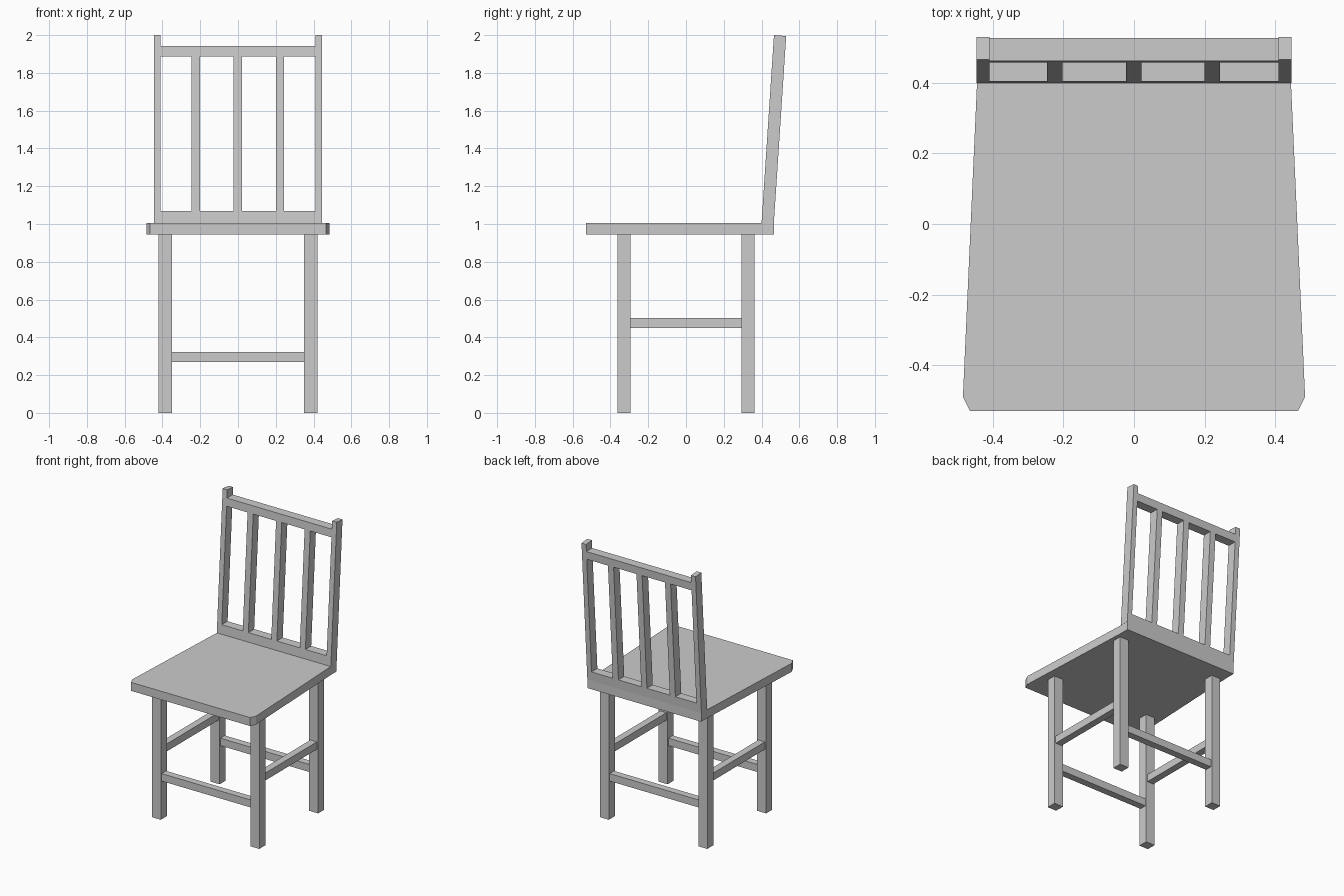
import bpy, bmesh

if "Cube" in bpy.data.objects:
    bpy.data.objects.remove(bpy.data.objects["Cube"])

LEAN = 0.066   # backward slope of the backrest
SEAT_TOP = 1.005


def prism(name, bottom, top):
    """Closed solid between two matching rings of points."""
    bm = bmesh.new()
    lo = [bm.verts.new(p) for p in bottom]
    hi = [bm.verts.new(p) for p in top]
    n = len(lo)
    bm.faces.new(lo[::-1])
    bm.faces.new(hi)
    for i in range(n):
        j = (i + 1) % n
        bm.faces.new((lo[i], lo[j], hi[j], hi[i]))
    bmesh.ops.recalc_face_normals(bm, faces=bm.faces)
    me = bpy.data.meshes.new(name)
    bm.to_mesh(me)
    bm.free()
    ob = bpy.data.objects.new(name, me)
    bpy.context.collection.objects.link(ob)
    return ob


def box(name, x0, x1, y0, y1, z0, z1):
    ring = [(x0, y0), (x1, y0), (x1, y1), (x0, y1)]
    return prism(name, [(x, y, z0) for x, y in ring], [(x, y, z1) for x, y in ring])


def leaning(name, x0, x1, z0, z1, drop=0.0):
    """Backrest bar sheared backwards with height; drop lowers the rear top edge."""
    def ring(z, d):
        out = []
        for x, y, dz in ((x0, 0.4, 0), (x1, 0.4, 0), (x1, 0.465, d), (x0, 0.465, d)):
            out.append((x, y + (z - dz - SEAT_TOP) * LEAN, z - dz))
        return out
    return prism(name, ring(z0, 0), ring(z1, drop))


# Seat: tapers to the back, clipped front corners
half = [(0.465, -0.53), (0.485, -0.49), (0.445, 0.40), (0.445, 0.465)]
outline = half + [(-x, y) for x, y in reversed(half)]
prism("seat", [(x, y, 0.945) for x, y in outline], [(x, y, SEAT_TOP) for x, y in outline])

# Legs and side stretchers
for s, side in ((-1, "left"), (1, "right")):
    x0, x1 = sorted((s * 0.35, s * 0.42))
    box(f"front_leg_{side}", x0, x1, -0.362, -0.295, 0, 0.945)
    box(f"back_leg_{side}", x0, x1, 0.295, 0.362, 0, 0.945)
    x0, x1 = sorted((s * 0.36, s * 0.41))
    box(f"side_stretcher_{side}", x0, x1, -0.295, 0.295, 0.45, 0.503)
    # Backrest posts
    x0, x1 = sorted((s * 0.41, s * 0.446))
    leaning(f"back_post_{side}", x0, x1, SEAT_TOP, 2.0, 0.005)

# Front and back stretchers
for y, name in ((-0.328, "front_stretcher"), (0.328, "back_stretcher")):
    box(name, -0.35, 0.35, y - 0.025, y + 0.025, 0.27, 0.323)

# Backrest rails and slats
leaning("lower_rail", -0.41, 0.41, SEAT_TOP, 1.07)
leaning("top_rail", -0.41, 0.41, 1.887, 1.943)
for i, x in enumerate((-0.224, -0.001, 0.222)):
    leaning(f"back_slat_{i + 1}", x - 0.022, x + 0.022, 1.07, 1.887)
